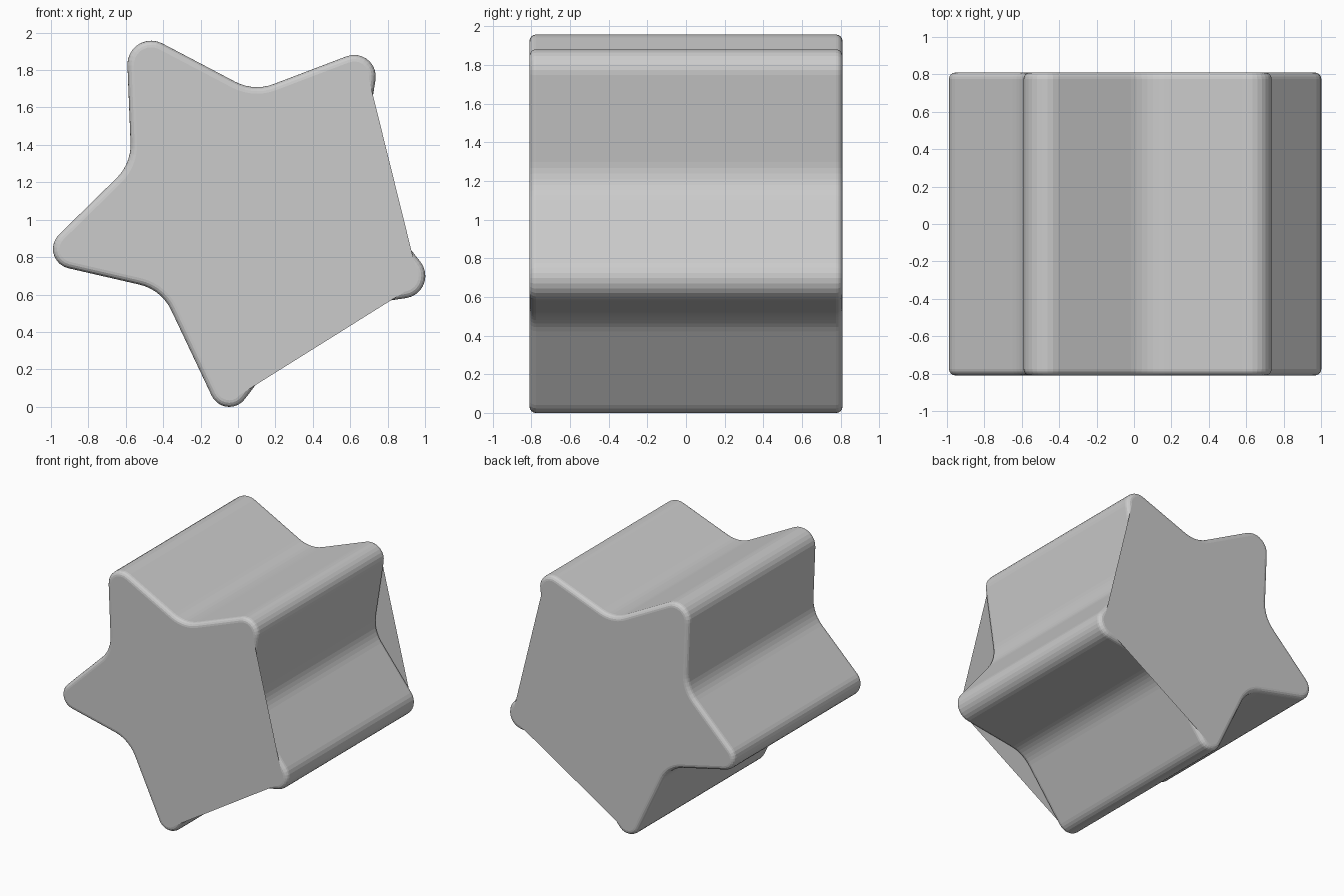
import bpy, bmesh, math
from mathutils import Vector

if "Cube" in bpy.data.objects:
    bpy.data.objects.remove(bpy.data.objects["Cube"])

HALF, EDGE, RINGS = 0.81, 0.035, 4

# Star corners (x, z) with rounding radius, clockwise from the top left tip
corners = [
    ((-0.600, 2.045), 0.127), ((0.085, 1.685), 0.25),
    ((0.766, 1.944), 0.115), ((0.647, 1.188), 0.25),
    ((1.105, 0.612), 0.120), ((0.385, 0.504), 0.25),
    ((-0.067, -0.097), 0.104), ((-0.409, 0.626), 0.25),
    ((-1.096, 0.784), 0.106), ((-0.570, 1.300), 0.25),
]


def fillet(prev, p, nxt, r, steps):
    """Arc points that round the corner p."""
    a, b = (prev - p).normalized(), (nxt - p).normalized()
    half = a.angle(b) / 2
    c = p + (a + b).normalized() * (r / math.sin(half))
    start = p + a * (r / math.tan(half)) - c
    end = p + b * (r / math.tan(half)) - c
    ang = math.atan2(start.x * end.y - start.y * end.x, start.dot(end))
    out = []
    for i in range(steps + 1):
        t = ang * i / steps
        out.append(c + Vector((start.x * math.cos(t) - start.y * math.sin(t),
                               start.x * math.sin(t) + start.y * math.cos(t))))
    return out


def inset(points, d):
    """Shrink the clockwise outline by d."""
    out = []
    for i, p in enumerate(points):
        u = (p - points[i - 1]).normalized()
        v = (points[(i + 1) % len(points)] - p).normalized()
        n1, n2 = Vector((u.y, -u.x)), Vector((v.y, -v.x))
        out.append(p + (n1 + n2) * (d / (1 + n1.dot(n2))))
    return out


# Rounded outline; points in the two right-hand notches are left out of the caps
outline, on_cap = [], []
for i, (p, r) in enumerate(corners):
    arc = fillet(Vector(corners[i - 1][0]), Vector(p),
                 Vector(corners[(i + 1) % 10][0]), r, 9 if i % 2 == 0 else 7)
    outline += arc
    on_cap += [i not in (3, 5)] * len(arc)

# Rings from front to back, with quarter-round rims
profile = []
for k in range(RINGS + 1):
    t = math.pi / 2 * k / RINGS
    profile.append((EDGE * (1 - math.sin(t)), -HALF + EDGE * (1 - math.cos(t))))
profile += [(d, -y) for d, y in reversed(profile)]

bm = bmesh.new()
rings = [[bm.verts.new((p.x, y, p.y)) for p in inset(outline, d)] for d, y in profile]
n = len(outline)
for a, b in zip(rings, rings[1:]):
    for i in range(n):
        j = (i + 1) % n
        bm.faces.new((a[i], a[j], b[j], b[i]))

# Flat end caps, running straight across the two notches
front = bm.faces.new([v for v, k in zip(rings[0], on_cap) if k][::-1])
back = bm.faces.new([v for v, k in zip(rings[-1], on_cap) if k])
bm.normal_update()
if front.normal.y > 0:
    for f in bm.faces:
        f.normal_flip()

mesh = bpy.data.meshes.new("star_block")
bm.to_mesh(mesh)
bm.free()
star = bpy.data.objects.new("star_block", mesh)
bpy.context.collection.objects.link(star)

grey = bpy.data.materials.new("light_grey")
grey.diffuse_color = (0.6, 0.6, 0.6, 1)
grey.use_nodes = True
grey.node_tree.nodes["Principled BSDF"].inputs["Base Color"].default_value = grey.diffuse_color
mesh.materials.append(grey)
